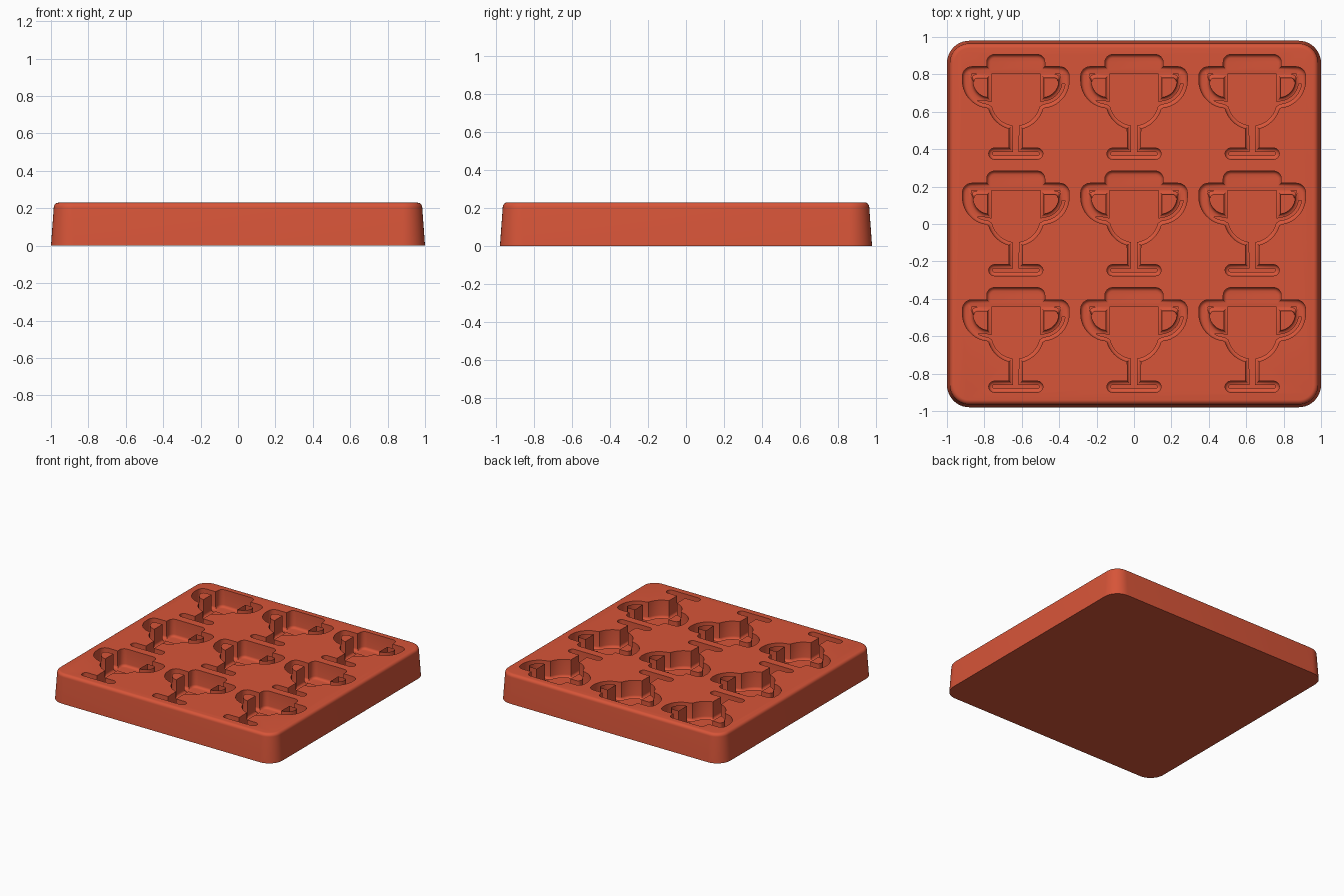
import bpy, bmesh, math

if "Cube" in bpy.data.objects:
    bpy.data.objects.remove(bpy.data.objects["Cube"], do_unlink=True)

HEIGHT, DEPTH, FILLET = 0.23, 0.14, 0.02

silicone = bpy.data.materials.new("terracotta_red")
silicone.use_nodes = True
COLOUR = (0.68, 0.09, 0.04, 1)
silicone.diffuse_color = COLOUR
silicone.node_tree.nodes["Principled BSDF"].inputs["Base Color"].default_value = COLOUR


def arc(cx, cy, r, start, end, steps=10):
    angles = [math.radians(start + (end - start) * i / steps) for i in range(steps + 1)]
    return [(cx + r * math.cos(a), cy + r * math.sin(a)) for a in angles]


def rounded_rect(hx, hy, r):
    pts = []
    for k, (sx, sy) in enumerate([(1, 1), (-1, 1), (-1, -1), (1, -1)]):
        pts += arc(sx * (hx - r), sy * (hy - r), r, 90 * k, 90 * k + 90)
    return pts


def add_object(name, bm):
    mesh = bpy.data.meshes.new(name)
    bm.to_mesh(mesh)
    bm.free()
    mesh.materials.append(silicone)
    obj = bpy.data.objects.new(name, mesh)
    bpy.context.collection.objects.link(obj)
    return obj


# Tray block: drafted sides with a rounded top edge
levels = [(0, 0)]
for px, pz in arc(0, 0, 0.025, 0, 90, 6):
    levels.append((HEIGHT - 0.025 + pz, 0.015 + 0.025 - px))
bm = bmesh.new()
rings = [[bm.verts.new((x, y, z)) for x, y in rounded_rect(1 - d, 0.98 - d, 0.12 - d)]
         for z, d in levels]
for low, high in zip(rings, rings[1:]):
    n = len(low)
    for i in range(n):
        j = (i + 1) % n
        bm.faces.new((low[i], low[j], high[j], high[i]))
bm.faces.new(rings[0][::-1])
bm.faces.new(rings[-1])
tray = add_object("mould_tray", bm)

# Cup outline, right half from the foot upward, then mirrored
half = arc(0.115, -0.25, 0.03, -90, 90)              # foot
half += [(0.035, -0.22)]                             # stem
half += arc(0, 0.03, 0.15, -76, -16)                 # bowl
half += arc(0.14, 0.14, 0.145, -84, 0)               # handle
half += arc(0.235, 0.165, 0.05, 0, 90, 6)
half += [(0.155, 0.215)]
half += arc(0.115, 0.24, 0.04, 0, 90, 6)             # rim
outline = half + [(-x, y) for x, y in reversed(half)]
island = arc(0.14, 0.14, 0.09, -83, 0) + arc(0.205, 0.135, 0.02, 0, 90, 4) + [(0.151, 0.155)]
mirrored_island = [(-x, y) for x, y in reversed(island)]

curve = bpy.data.curves.new("cup_profile", "CURVE")
curve.dimensions = "2D"
curve.fill_mode = "BOTH"
curve.extrude = DEPTH
curve.bevel_depth = FILLET
curve.bevel_resolution = 3
curve.offset = -FILLET
for pts in (outline, island, mirrored_island):
    spline = curve.splines.new("POLY")
    spline.points.add(len(pts) - 1)
    for p, (x, y) in zip(spline.points, pts):
        p.co = (x, y, 0, 1)
    spline.use_cyclic_u = True
profile = bpy.data.objects.new("cup_profile", curve)
bpy.context.collection.objects.link(profile)
bpy.context.view_layer.update()
cup_mesh = bpy.data.meshes.new_from_object(
    profile.evaluated_get(bpy.context.evaluated_depsgraph_get()))
bpy.data.objects.remove(profile, do_unlink=True)

# Nine cup cutters on a three by three grid
bm = bmesh.new()
for column in (-1, 0, 1):
    for row in (-1, 0, 1):
        before = set(bm.verts)
        bm.from_mesh(cup_mesh)
        fresh = [v for v in bm.verts if v not in before]
        bmesh.ops.translate(bm, verts=fresh,
                            vec=(column * 0.632, row * 0.623 + 0.003, HEIGHT + FILLET))
bmesh.ops.remove_doubles(bm, verts=bm.verts, dist=0.0002)
bmesh.ops.recalc_face_normals(bm, faces=bm.faces)
cutter = add_object("cup_cutter", bm)
cutter.hide_render = True

# Sink the pockets into the tray
cut = tray.modifiers.new("cup_pockets", "BOOLEAN")
cut.operation = "DIFFERENCE"
cut.solver = "EXACT"
cut.object = cutter
bpy.ops.object.select_all(action="DESELECT")
bpy.context.view_layer.objects.active = tray
tray.select_set(True)
bpy.ops.object.modifier_apply(modifier=cut.name)
bpy.data.objects.remove(cutter, do_unlink=True)
bpy.ops.object.shade_smooth_by_angle(angle=math.radians(35))
